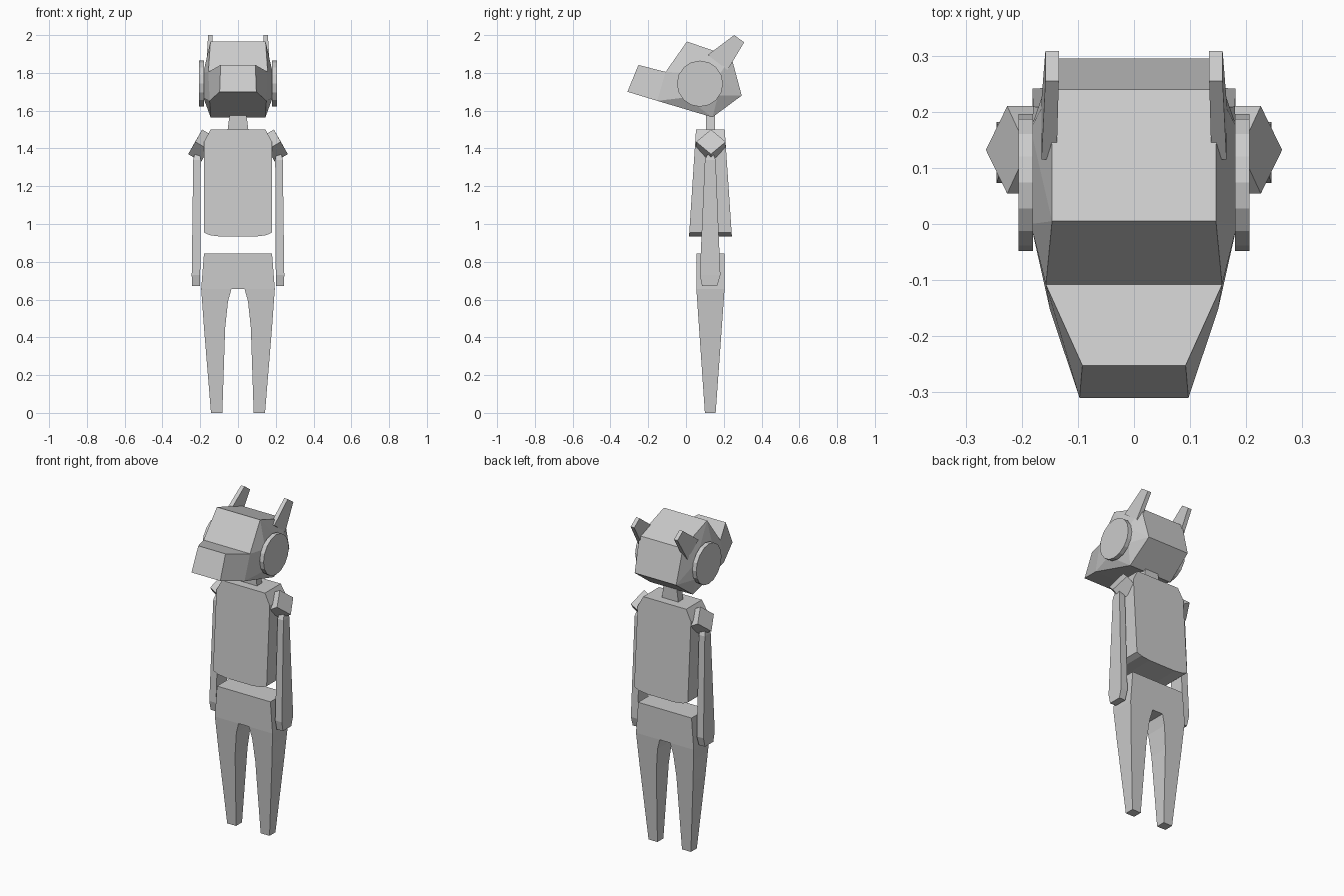
import bpy, bmesh, math
from mathutils import Vector, Matrix

if "Cube" in bpy.data.objects:
    bpy.data.objects.remove(bpy.data.objects["Cube"])


def finish(bm, name):
    bmesh.ops.recalc_face_normals(bm, faces=bm.faces)
    me = bpy.data.meshes.new(name)
    bm.to_mesh(me)
    bm.free()
    ob = bpy.data.objects.new(name, me)
    bpy.context.collection.objects.link(ob)
    return ob


def loft(name, rings, cap_end=True):
    """Skin a stack of equal-sized point rings."""
    bm = bmesh.new()
    rows = [[bm.verts.new(p) for p in r] for r in rings]
    for a, b in zip(rows, rows[1:]):
        n = len(a)
        for i in range(n):
            j = (i + 1) % n
            bm.faces.new((a[i], a[j], b[j], b[i]))
    bm.faces.new(rows[0])
    if cap_end:
        bm.faces.new(rows[-1])
    return finish(bm, name)


def rect(z, x0, x1, y0, y1):
    return [(x0, y0, z), (x1, y0, z), (x1, y1, z), (x0, y1, z)]


def both(ob):
    m = ob.modifiers.new("mirror", 'MIRROR')
    m.use_mirror_merge = False
    return ob


# Cranium: convex block, widest at mid height
half = [(.146, .005, 1.966), (.147, .24, 1.885), (.14, .295, 1.68),
        (.145, .14, 1.565), (.15, -.152, 1.652), (.157, -.108, 1.805),
        (.184, 0, 1.80), (.184, .17, 1.78), (.184, .0, 1.67), (.184, .17, 1.68)]
bm = bmesh.new()
for x, y, z in half:
    bm.verts.new((x, y, z))
    bm.verts.new((-x, y, z))
bmesh.ops.convex_hull(bm, input=bm.verts)
bmesh.ops.dissolve_limit(bm, angle_limit=math.radians(2), verts=bm.verts, edges=bm.edges)
finish(bm, "head")

# Snout
loft("snout", [
    [(-.15, -.152, 1.652), (.15, -.152, 1.652), (.157, -.108, 1.805), (-.157, -.108, 1.805)],
    [(-.097, -.31, 1.70), (.097, -.31, 1.70), (.092, -.252, 1.842), (-.092, -.252, 1.842)]])

# Round side discs
bm = bmesh.new()
bmesh.ops.create_cone(bm, cap_ends=True, segments=16, radius1=.122, radius2=.122, depth=.026,
                      matrix=Matrix.Translation((.193, .074, 1.743)) @ Matrix.Rotation(math.pi / 2, 4, 'Y'))
both(finish(bm, "side_disc"))

# Ears: slim tapered blades
both(loft("ear", [
    [(.138, .115, 1.895), (.165, .115, 1.895), (.165, .22, 1.815), (.138, .22, 1.815)],
    [(.134, .255, 2.0), (.158, .255, 2.0), (.158, .308, 1.962), (.134, .308, 1.962)]]))

# Neck
loft("neck", [rect(1.49, -.056, .056, .105, .153), rect(1.60, -.042, .042, .105, .153)])

# Torso: flares toward the hem, chamfered shoulders
torso = []
for z, w in [(.933, .09), (.941, .15), (.955, .181), (1.435, .18), (1.50, .145)]:
    t = (z - .933) / .567
    torso.append(rect(z, -w, w, .016 + .037 * t, .243 - .038 * t))
loft("torso", torso)

# Shoulder pads: diamond prisms tilted outward
inward = Vector((-.866, 0, -.5)) * .08
pad = [Vector(p) for p in [(.19, .132, 1.50), (.226, .21, 1.435), (.264, .132, 1.37), (.226, .054, 1.435)]]
both(loft("shoulder_pad", [pad, [p + inward for p in pad]]))

# Arms
both(loft("arm", [rect(.672, .202, .244, .085, .165), rect(.73, .2, .245, .073, .182),
                  rect(1.34, .197, .237, .1, .157), rect(1.37, .2, .23, .115, .145)]))

# Hips and tapering legs
loft("hips", [rect(.845, -.18, .18, .055, .204), rect(.655, -.195, .195, .055, .204)])
legs = []
for z, x0, x1 in [(0, .083, .143), (.45, .068, .18), (.59, .053, .19), (.655, .035, .195)]:
    t = z / .655
    legs.append(rect(z, x0, x1, .1 - .045 * t, .157 + .047 * t))
both(loft("leg", legs, cap_end=False))
